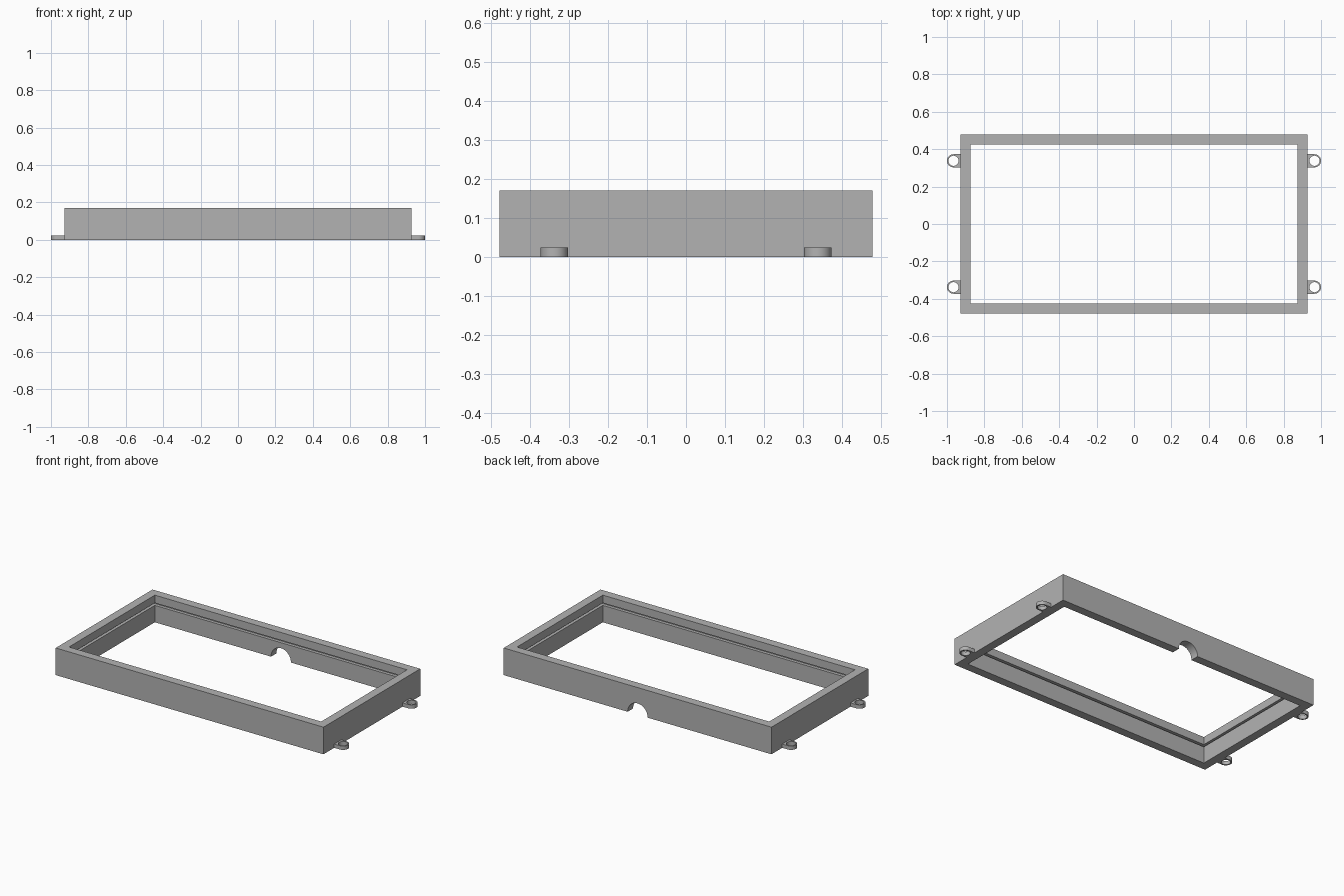
import bpy, bmesh, math

if "Cube" in bpy.data.objects:
    bpy.data.objects.remove(bpy.data.objects["Cube"])

HX, HY, H = 0.928, 0.479, 0.17      # frame half sizes and height
WALL = 0.054
TAB_Y, TAB_R, HOLE_R, TAB_H = 0.338, 0.035, 0.027, 0.024

grey = bpy.data.materials.new("grey plastic")
grey.diffuse_color = (0.45, 0.45, 0.45, 1)
grey.use_nodes = True
grey.node_tree.nodes["Principled BSDF"].inputs["Base Color"].default_value = grey.diffuse_color


def finish(bm, name):
    bmesh.ops.recalc_face_normals(bm, faces=bm.faces)
    me = bpy.data.meshes.new(name)
    bm.to_mesh(me)
    bm.free()
    ob = bpy.data.objects.new(name, me)
    bpy.context.collection.objects.link(ob)
    me.materials.append(grey)
    return ob


def smooth(ob):
    bpy.ops.object.select_all(action='DESELECT')
    ob.select_set(True)
    bpy.context.view_layer.objects.active = ob
    bpy.ops.object.shade_smooth_by_angle(angle=math.radians(30))


# Frame: wall section (inset, z) with a panel groove, run round a rectangle
section = [(0, 0), (0, H), (WALL, H), (WALL, 0.121), (WALL - 0.02, 0.121),
           (WALL - 0.02, 0.106), (WALL, 0.106), (WALL, 0)]
bm = bmesh.new()
rings = [[bm.verts.new((sx * (HX - i), sy * (HY - i), z))
          for sx, sy in ((-1, -1), (1, -1), (1, 1), (-1, 1))] for i, z in section]
for k, a in enumerate(rings):
    b = rings[(k + 1) % len(rings)]
    for j in range(4):
        n = (j + 1) % 4
        bm.faces.new((a[j], a[n], b[n], b[j]))
frame = finish(bm, "frame")

# Cable notch: round cutter through the bottom of the back wall
bpy.ops.mesh.primitive_cylinder_add(vertices=48, radius=0.069, depth=0.2,
                                    location=(0, HY - WALL / 2, 0.002),
                                    rotation=(math.pi / 2, 0, 0))
cutter = bpy.context.object
cutter.name = "notch_cutter"
cutter.data.materials.append(grey)
cut = frame.modifiers.new("cable notch", 'BOOLEAN')
cut.operation, cut.solver, cut.object = 'DIFFERENCE', 'EXACT', cutter
bpy.context.view_layer.objects.active = frame
bpy.ops.object.modifier_apply(modifier=cut.name)
bpy.data.objects.remove(cutter, do_unlink=True)
smooth(frame)


# Mounting tabs: rounded lug with a screw hole
def tab(name, sx, sy):
    n, cx = 48, 1 - TAB_R
    bm = bmesh.new()
    loops = []
    for z in (0, TAB_H):
        outer, inner = [], []
        for k in range(n):
            a = 2 * math.pi * k / n
            c, s = math.cos(a), math.sin(a)
            # the inner half of the outline is squared off against the wall
            x = cx + TAB_R * c if c > -1e-6 else max(HX, cx + 3 * TAB_R * c)
            outer.append(bm.verts.new((sx * x, sy * TAB_Y + TAB_R * (
                s if c > -1e-6 else max(-1, min(1, s * 1.42))), z)))
            inner.append(bm.verts.new((sx * (cx + HOLE_R * c), sy * TAB_Y + HOLE_R * s, z)))
        loops.append((outer, inner))
    (o0, i0), (o1, i1) = loops
    for a, b in ((o0, o1), (o1, i1), (i1, i0), (i0, o0)):
        for k in range(n):
            m = (k + 1) % n
            bm.faces.new((a[k], a[m], b[m], b[k]))
    smooth(finish(bm, name))


for sx, side in ((-1, "left"), (1, "right")):
    for sy, end in ((-1, "front"), (1, "back")):
        tab(f"{side}_{end}_tab", sx, sy)
